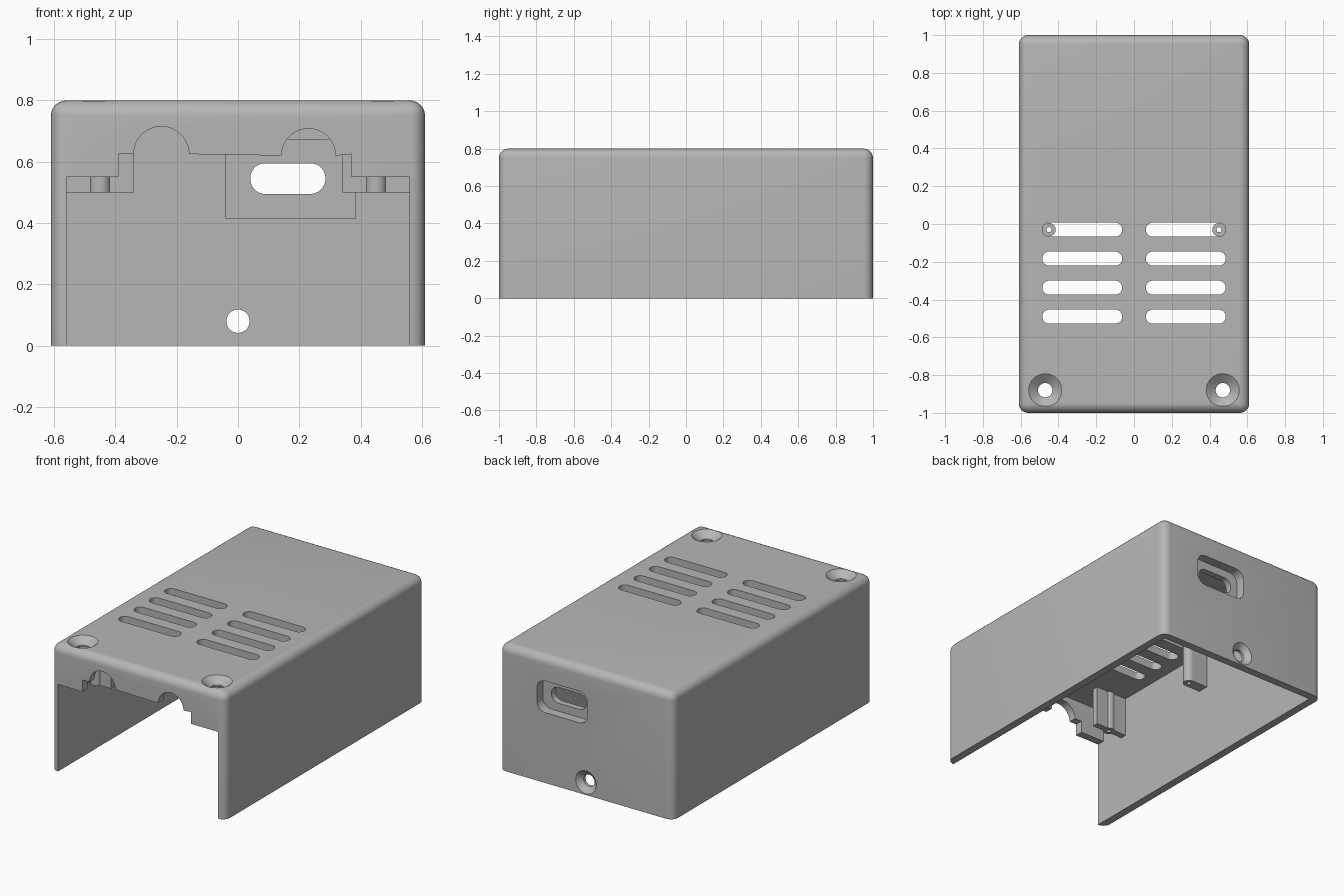
import bpy, bmesh
from math import sin, cos, pi, radians
from mathutils import Matrix, Vector

cube = bpy.data.objects.get("Cube")
if cube:
    bpy.data.objects.remove(cube, do_unlink=True)

grey = bpy.data.materials.new("matte grey plastic")
grey.use_nodes = True
GREY = (0.47, 0.47, 0.47, 1)
grey.diffuse_color = GREY
grey.node_tree.nodes["Principled BSDF"].inputs["Base Color"].default_value = GREY


def finish(bm, name):
    bmesh.ops.recalc_face_normals(bm, faces=bm.faces)
    mesh = bpy.data.meshes.new(name)
    bm.to_mesh(mesh)
    bm.free()
    mesh.materials.append(grey)
    ob = bpy.data.objects.new(name, mesh)
    bpy.context.collection.objects.link(ob)
    return ob


def prism(name, pts, axis, a, b):
    """Extrude a flat outline along Y or Z from a to b."""
    bm = bmesh.new()
    put = (lambda p: (p[0], a, p[1])) if axis == "Y" else (lambda p: (p[0], p[1], a))
    face = bm.faces.new([bm.verts.new(put(p)) for p in pts])
    new = bmesh.ops.extrude_face_region(bm, geom=[face])["geom"]
    step = Vector((0, b - a, 0) if axis == "Y" else (0, 0, b - a))
    bmesh.ops.translate(bm, vec=step, verts=[v for v in new if isinstance(v, bmesh.types.BMVert)])
    return finish(bm, name)


def cone(name, loc, r1, r2, depth, axis="Z"):
    """Round bar or cone centred on loc, r2 at the + end of the axis."""
    bm = bmesh.new()
    turn = Matrix.Rotation(-pi / 2, 4, "X") if axis == "Y" else Matrix()
    bmesh.ops.create_cone(bm, cap_ends=True, segments=40, radius1=r1, radius2=r2,
                          depth=depth, matrix=Matrix.Translation(loc) @ turn)
    return finish(bm, name)


def arc(cx, cy, r, start, end, n=12):
    return [(cx + r * cos(radians(start + (end - start) * i / n)),
             cy + r * sin(radians(start + (end - start) * i / n))) for i in range(n + 1)]


def rect(x0, x1, y0, y1):
    return [(x0, y0), (x1, y0), (x1, y1), (x0, y1)]


def rounded(x0, x1, y0, y1, r):
    return (arc(x1 - r, y1 - r, r, 0, 90) + arc(x0 + r, y1 - r, r, 90, 180)
            + arc(x0 + r, y0 + r, r, 180, 270) + arc(x1 - r, y0 + r, r, 270, 360))


def combine(target, tool, op="DIFFERENCE"):
    tool.hide_render = True
    mod = target.modifiers.new("cut", "BOOLEAN")
    mod.operation, mod.solver, mod.object = op, "EXACT", tool
    graph = bpy.context.evaluated_depsgraph_get()
    graph.update()
    mesh = bpy.data.meshes.new_from_object(target.evaluated_get(graph))
    target.modifiers.clear()
    target.data = mesh
    bpy.data.objects.remove(tool, do_unlink=True)


W, L, H, T = 0.61, 1.0, 0.8, 0.05

# Outer shell with rounded top and corner edges
bm = bmesh.new()
bmesh.ops.create_cube(bm, size=1, matrix=Matrix.Translation((0, 0, H / 2))
                      @ Matrix.Diagonal((2 * W, 2 * L, H, 1)))
edges = [e for e in bm.edges if max(v.co.z for v in e.verts) > H / 2]
bmesh.ops.bevel(bm, geom=edges, offset=T, segments=6, profile=0.5, affect="EDGES")
shell = finish(bm, "enclosure_shell")

# Hollow inside and thickened pad behind the port
combine(shell, prism("cavity", rect(-W + T, W - T, -L + T, L - T), "Z", -0.1, H - T))
combine(shell, prism("port_pad", rect(-0.04, 0.385, 0.415, 0.675), "Y", 0.9, 0.97), "UNION")

# Stepped front opening with two cable arches
outline = ([(-0.56, -0.1), (-0.56, 0.55), (-0.39, 0.55), (-0.39, 0.625)]
           + arc(-0.25, 0.625, 0.09, 180, 0, 24) + arc(0.23, 0.62, 0.088, 180, 0, 24)
           + [(0.37, 0.625), (0.37, 0.55), (0.56, 0.55), (0.56, -0.1)])
combine(shell, prism("front_opening", outline, "Y", -1.1, -0.92))

# Port recess and through slot
combine(shell, prism("port_recess", rounded(-0.01, 0.345, 0.445, 0.645, 0.06), "Y", 0.94, 1.1))
combine(shell, prism("port_slot", rounded(0.04, 0.285, 0.495, 0.595, 0.049), "Y", 0.85, 1.1))

# Countersunk rear screw hole
combine(shell, cone("rear_hole", (0, 1, 0.08), 0.038, 0.038, 0.3, "Y"))
combine(shell, cone("rear_countersink", (0, 0.985, 0.08), 0.033, 0.078, 0.04, "Y"))

# Ventilation slots and countersunk lid holes
for side in (-1, 1):
    x0, x1 = sorted((side * 0.063, side * 0.485))
    for y in (-0.03, -0.183, -0.337, -0.49):
        combine(shell, prism("vent", rounded(x0, x1, y - 0.037, y + 0.037, 0.036), "Z", 0.7, 0.9))
    combine(shell, cone("lid_hole", (side * 0.47, -0.88, 0.8), 0.038, 0.038, 0.3))
    combine(shell, cone("lid_countersink", (side * 0.47, -0.88, 0.785), 0.038, 0.1, 0.05))

# Board standoffs: rear pair joins the side walls, front pair sits on a cross web
parts = [shell]
for side, label in ((-1, "right"), (1, "left")):
    x = side * 0.45
    rear = cone(label + "_rear_standoff", (x, -0.03, 0.63), 0.035, 0.035, 0.26)
    front = cone(label + "_front_standoff", (x, -0.77, 0.635), 0.035, 0.035, 0.27)
    a, b = sorted((x, side * 0.565))
    web = prism("rear_web", rect(a, b, -0.065, 0.005), "Z", 0.5, 0.76)
    combine(rear, web, "UNION")
    a, b = sorted((side * 0.34, side * 0.565))
    web = prism("front_web", rect(a, b, -0.785, -0.745), "Z", 0.5, 0.77)
    combine(front, web, "UNION")
    combine(rear, cone("pilot", (x, -0.03, 0.6), 0.013, 0.013, 0.6))
    combine(front, cone("pilot", (x, -0.77, 0.55), 0.013, 0.013, 0.3))
    parts += [rear, front]

# Smooth curves, crisp edges
bpy.ops.object.select_all(action="DESELECT")
for ob in parts:
    ob.select_set(True)
bpy.context.view_layer.objects.active = shell
bpy.ops.object.shade_smooth_by_angle(angle=radians(30))
